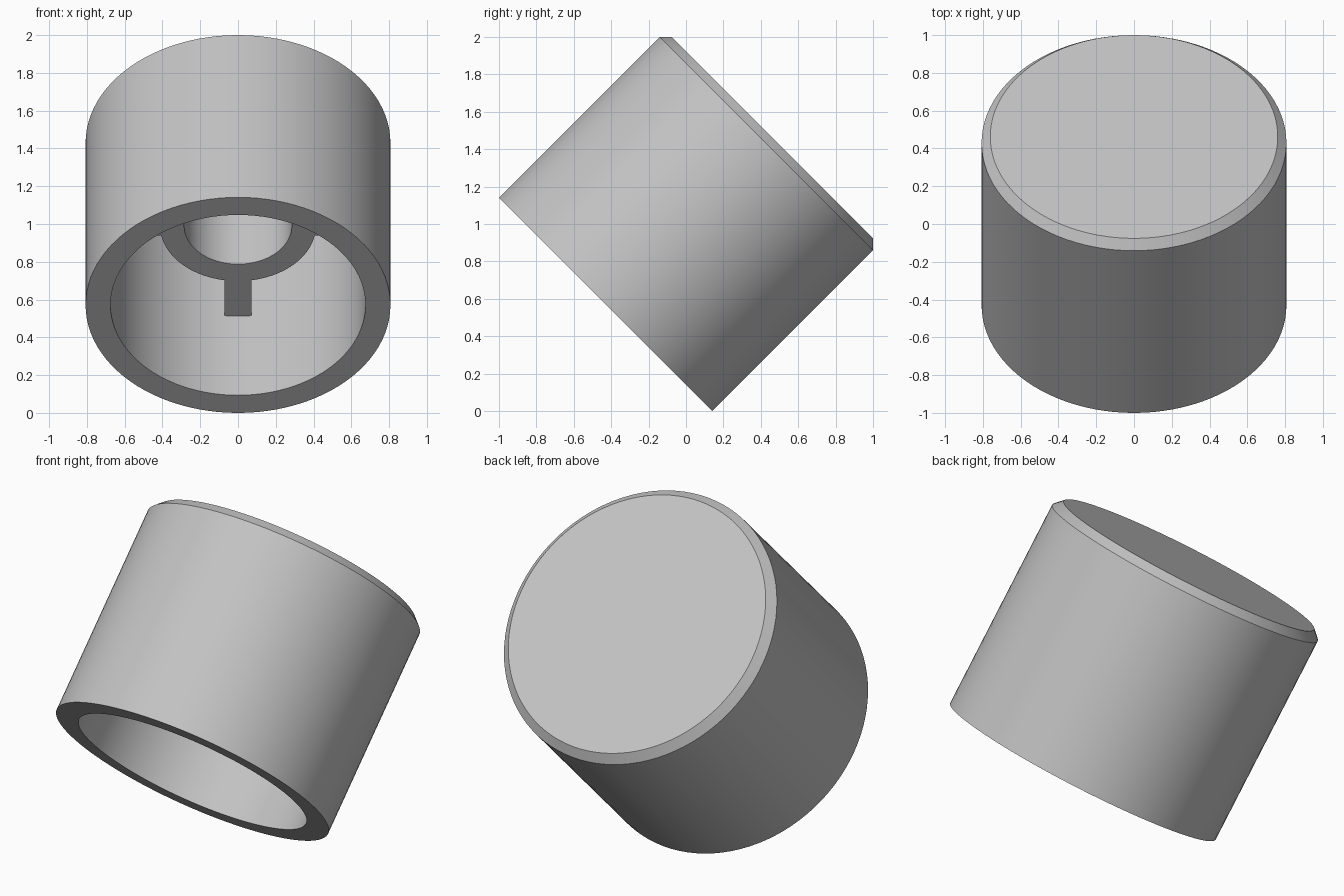
import bpy
import bmesh
import math
from mathutils import Matrix, Vector

cube = bpy.data.objects.get("Cube")
if cube:
    bpy.data.objects.remove(cube, do_unlink=True)

# Main sizes, measured along the knob's own axis from its open end
RADIUS, BORE, CHAMFER = 0.807, 0.675, 0.046
SHOULDER = 1.2145
TOP = SHOULDER + CHAMFER
FLOOR = 1.125
BOSS_END, BOSS_OUTER, BOSS_INNER = 0.592, 0.412, 0.285
RIB_WIDTH = 0.145

# The whole knob leans back by 45 degrees
TILT = Matrix.Translation((0, -0.4294, 0.5706)) @ Matrix.Rotation(math.radians(-45), 4, "X")

grey = bpy.data.materials.new("light_grey")
grey.use_nodes = True
colour = (0.55, 0.55, 0.55, 1)
grey.diffuse_color = colour
grey.node_tree.nodes["Principled BSDF"].inputs["Base Color"].default_value = colour


def finish(name, bm):
    """Turn a bmesh into a tilted, grey, smooth-shaded object."""
    bmesh.ops.recalc_face_normals(bm, faces=bm.faces)
    mesh = bpy.data.meshes.new(name)
    bm.to_mesh(mesh)
    bm.free()
    mesh.materials.append(grey)
    obj = bpy.data.objects.new(name, mesh)
    bpy.context.collection.objects.link(obj)
    obj.matrix_world = TILT
    bpy.ops.object.select_all(action="DESELECT")
    obj.select_set(True)
    bpy.context.view_layer.objects.active = obj
    bpy.ops.object.shade_smooth_by_angle(angle=math.radians(30))


def lathe(name, profile, steps=96):
    """Spin a radius/height profile around the axis."""
    bm = bmesh.new()
    verts = [bm.verts.new((r, 0, h)) for r, h in profile]
    edges = [bm.edges.new(pair) for pair in zip(verts, verts[1:])]
    bmesh.ops.spin(bm, geom=verts + edges, axis=(0, 0, 1), cent=(0, 0, 0),
                   angle=math.tau, steps=steps)
    bmesh.ops.remove_doubles(bm, verts=bm.verts, dist=0.0001)
    finish(name, bm)


# Hollow cup with a chamfered closed end
lathe("knob_shell", [
    (0, TOP), (RADIUS - CHAMFER, TOP), (RADIUS, SHOULDER), (RADIUS, 0),
    (BORE, 0), (BORE, FLOOR), (0, FLOOR)])

# Tubular shaft socket inside the cup
lathe("shaft_socket", [
    (BOSS_INNER, FLOOR), (BOSS_INNER, BOSS_END), (BOSS_OUTER, BOSS_END),
    (BOSS_OUTER, FLOOR), (BOSS_INNER, FLOOR)])

# Four ribs joining the socket to the cup wall
inner, outer = BOSS_OUTER - 0.007, BORE + 0.02
for i, side in enumerate(("left", "back", "right", "front")):
    bm = bmesh.new()
    bmesh.ops.create_cube(bm, size=1)
    bmesh.ops.scale(bm, verts=bm.verts, vec=(outer - inner, RIB_WIDTH, FLOOR - BOSS_END))
    bmesh.ops.translate(bm, verts=bm.verts,
                        vec=Vector(((inner + outer) / 2, 0, (FLOOR + BOSS_END) / 2)))
    bmesh.ops.rotate(bm, verts=bm.verts, matrix=Matrix.Rotation(i * math.pi / 2, 3, "Z"))
    finish("rib_" + side, bm)
